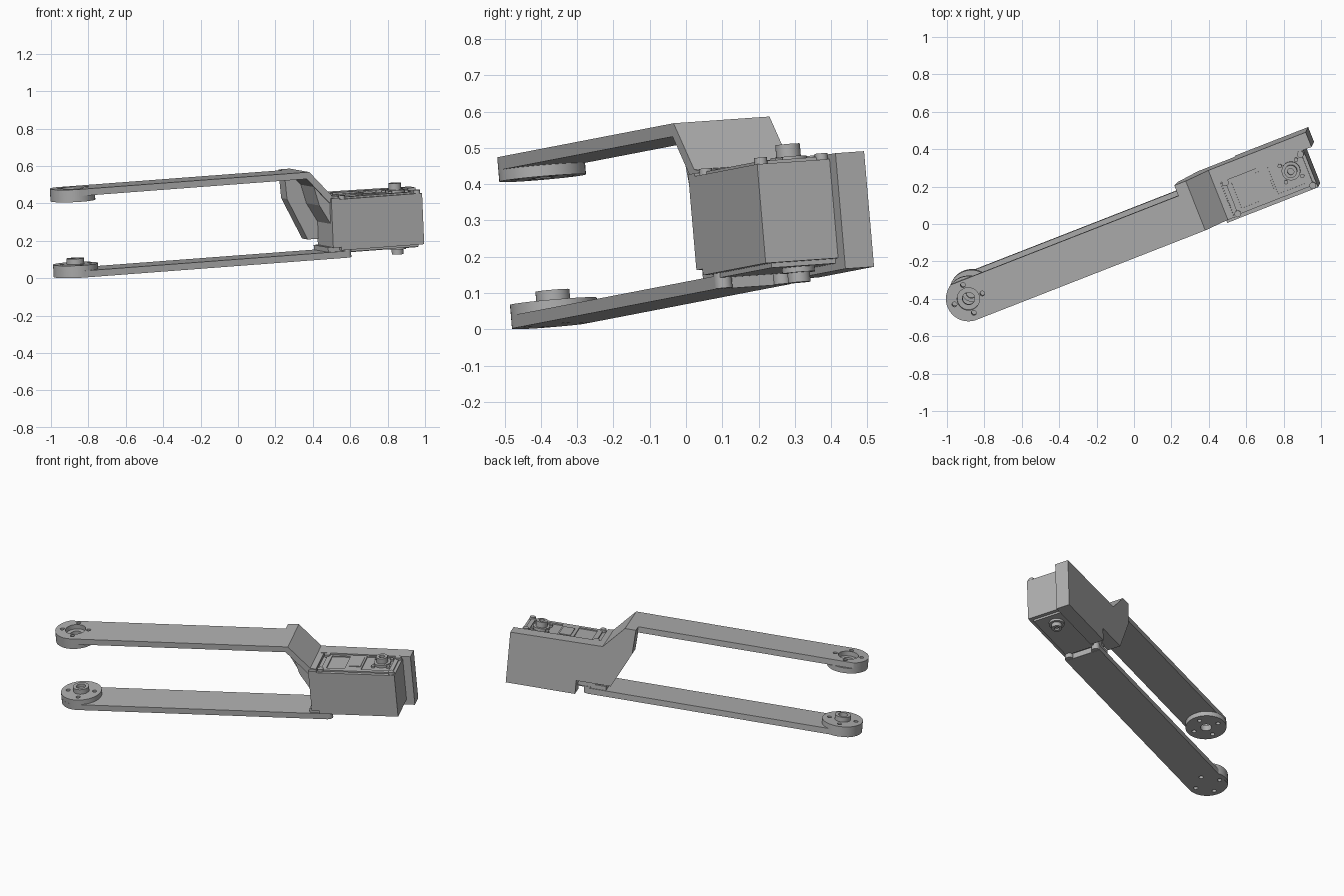
import bpy, bmesh, math
from mathutils import Matrix, Vector

cube = bpy.data.objects.get("Cube")
if cube:
    bpy.data.objects.remove(cube, do_unlink=True)

grey = bpy.data.materials.new("plain grey")
grey.use_nodes = True
grey.diffuse_color = (0.43, 0.43, 0.43, 1)
grey.node_tree.nodes["Principled BSDF"].inputs["Base Color"].default_value = grey.diffuse_color

# Tilted frame of the linkage: u along the arms, v across, w up
U = Vector((0.929, 0.363, 0.07)).normalized()
V = Vector((-0.368, 0.928, 0.065))
V = (V - U * V.dot(U)).normalized()
W = U.cross(V)
FRAME = Matrix((U, V, W)).transposed().to_4x4()
FRAME.translation = (-0.866, -0.36, 0.0115)


def prism(name, outline, lo, hi, side=False):
    """Extrude an outline: (u, v) along w, or (u, w) along v when side is set."""
    bm = bmesh.new()
    place = (lambda a, b, c: (a, c, b)) if side else (lambda a, b, c: (a, b, c))
    face = bm.faces.new([bm.verts.new(place(a, b, lo)) for a, b in outline])
    grown = bmesh.ops.extrude_face_region(bm, geom=[face])["geom"]
    step = Vector(place(0, 0, hi - lo))
    bmesh.ops.translate(bm, vec=step, verts=[g for g in grown if isinstance(g, bmesh.types.BMVert)])
    bmesh.ops.recalc_face_normals(bm, faces=bm.faces)
    mesh = bpy.data.meshes.new(name)
    bm.to_mesh(mesh)
    bm.free()
    mesh.materials.append(grey)
    obj = bpy.data.objects.new(name, mesh)
    bpy.context.collection.objects.link(obj)
    obj.matrix_world = FRAME
    return obj


def arc(u, v, r, start=0, end=360, n=48):
    full = end - start == 360
    angles = [math.radians(start + (end - start) * i / (n if full else n - 1)) for i in range(n)]
    return [(u + r * math.cos(a), v + r * math.sin(a)) for a in angles]


def box(name, u0, u1, v0, v1, w0, w1):
    return prism(name, [(u0, v0), (u1, v0), (u1, v1), (u0, v1)], w0, w1)


def disc(name, u, v, r, w0, w1, n=48):
    obj = prism(name, arc(u, v, r, n=n), w0, w1)
    for p in obj.data.polygons:
        p.use_smooth = len(p.vertices) == 4
    for e in obj.data.edges:
        a, b = (obj.data.vertices[i].co for i in e.vertices)
        e.use_edge_sharp = abs(a.z - b.z) < 1e-5
    return obj


def cut(targets, cutters):
    for target in targets:
        for c in cutters:
            mod = target.modifiers.new("hole", 'BOOLEAN')
            mod.object, mod.solver = c, 'EXACT'
    bpy.context.view_layer.update()
    deps = bpy.context.evaluated_depsgraph_get()
    baked = [bpy.data.meshes.new_from_object(t.evaluated_get(deps)) for t in targets]
    for target, mesh in zip(targets, baked):
        target.modifiers.clear()
        target.data = mesh
    for c in cutters:
        bpy.data.objects.remove(c, do_unlink=True)


R, BACK = 0.12, 0.105


def arm_outline(end):
    # Round end at the pivot, straight front and back edges
    return [(end, BACK), (0.0, BACK)] + arc(0, 0, R, 119, 270, 32) + [(end, -R)]


def bolt_holes(w0, w1):
    return [disc("cutter", 0.08 * math.cos(a), 0.08 * math.sin(a), 0.013, w0, w1, 16)
            for a in (0, math.pi / 2, math.pi, math.pi * 1.5)]


# Lower arm with pivot disc and hub
lower_arm = prism("lower_arm", arm_outline(1.52), 0, 0.036)
lower_disc = disc("lower_pivot_disc", 0, 0, R, 0.002, 0.066)
cut([lower_arm, lower_disc], bolt_holes(-0.1, 0.2))
hub = disc("lower_hub", 0, 0, 0.047, 0.06, 0.096)
cut([hub], [disc("cutter", 0, 0, 0.028, 0.075, 0.2, 32)])

# Upper arm with pivot disc, counterbore and through hole
upper_arm = prism("upper_arm", arm_outline(1.3), 0.438, 0.474)
upper_disc = disc("upper_pivot_disc", 0, 0, R, 0.407, 0.439)
cut([upper_arm, upper_disc], bolt_holes(0.3, 0.6) + [
    disc("cutter", 0, 0, 0.06, 0.445, 0.6), disc("cutter", 0, 0, 0.033, 0.3, 0.6, 32)])

# Bent bracket joining the upper arm to the motor housing
prism("bracket_slope", [(1.25, 0.474), (1.316, 0.474), (1.44, 0.337), (1.475, 0.333),
                        (1.475, 0.3), (1.425, 0.3), (1.30, 0.438), (1.25, 0.438)],
      -R, 0.1, side=True)
prism("back_plate", [(1.25, 0.474), (1.316, 0.474), (1.44, 0.337), (2.0, 0.33), (2.0, 0.01),
                     (1.58, 0.01), (1.58, 0.095), (1.37, 0.095), (1.26, 0.32)],
      0.08, 0.165, side=True)
prism("bracket_gusset", [(1.34, 0.4), (1.37, 0.29), (1.44, 0.17), (1.44, 0.31)], -0.11, 0.09, side=True)
box("bracket_wall", 1.43, 1.478, -0.135, 0.09, 0.06, 0.325)
box("lower_lip", 1.41, 1.5, -0.11, 0.1, 0.034, 0.062)

# Motor housing and covers
box("motor_body", 1.476, 1.952, -0.135, 0.1, 0.043, 0.317)
box("bottom_cover", 1.53, 1.93, -0.11, 0.08, 0.03, 0.045)
top_cover = box("top_cover", 1.5, 1.935, -0.115, 0.085, 0.315, 0.326)
cut([top_cover], [box("cutter", 1.53, 1.64, -0.09, 0.065, 0.319, 0.4),
                  box("cutter", 1.74, 1.91, -0.09, 0.075, 0.319, 0.4)])
box("top_label_plate", 1.66, 1.73, -0.06, 0.06, 0.325, 0.33)

# Output shafts on both faces
AXIS = 1.85
disc("top_horn_base", AXIS, 0, 0.05, 0.317, 0.335)
top_shaft = disc("top_shaft", AXIS, 0, 0.034, 0.33, 0.37)
cut([top_shaft], [disc("cutter", AXIS, 0, 0.017, 0.35, 0.5, 24)])
disc("bottom_horn_base", AXIS, 0, 0.045, 0.015, 0.045)
bottom_shaft = disc("bottom_shaft", AXIS, 0, 0.031, -0.012, 0.03)
cut([bottom_shaft], [disc("cutter", AXIS, 0, 0.015, -0.1, 0.0, 24)])
for i, a in enumerate((45, 135, 225, 315)):
    a = math.radians(a)
    disc(f"horn_screw_{i}", AXIS + 0.066 * math.cos(a), 0.066 * math.sin(a), 0.011, 0.315, 0.332, 16)

# Housing screws and lower ears
for i, (u, v) in enumerate([(1.5, -0.11), (1.5, 0.07), (1.93, -0.115), (1.93, 0.065)]):
    disc(f"top_screw_{i}", u, v, 0.018, 0.315, 0.335, 20)
for i, v in enumerate((-0.095, 0.08)):
    disc(f"lower_ear_{i}", 1.52, v, 0.025, 0.001, 0.045, 24)
